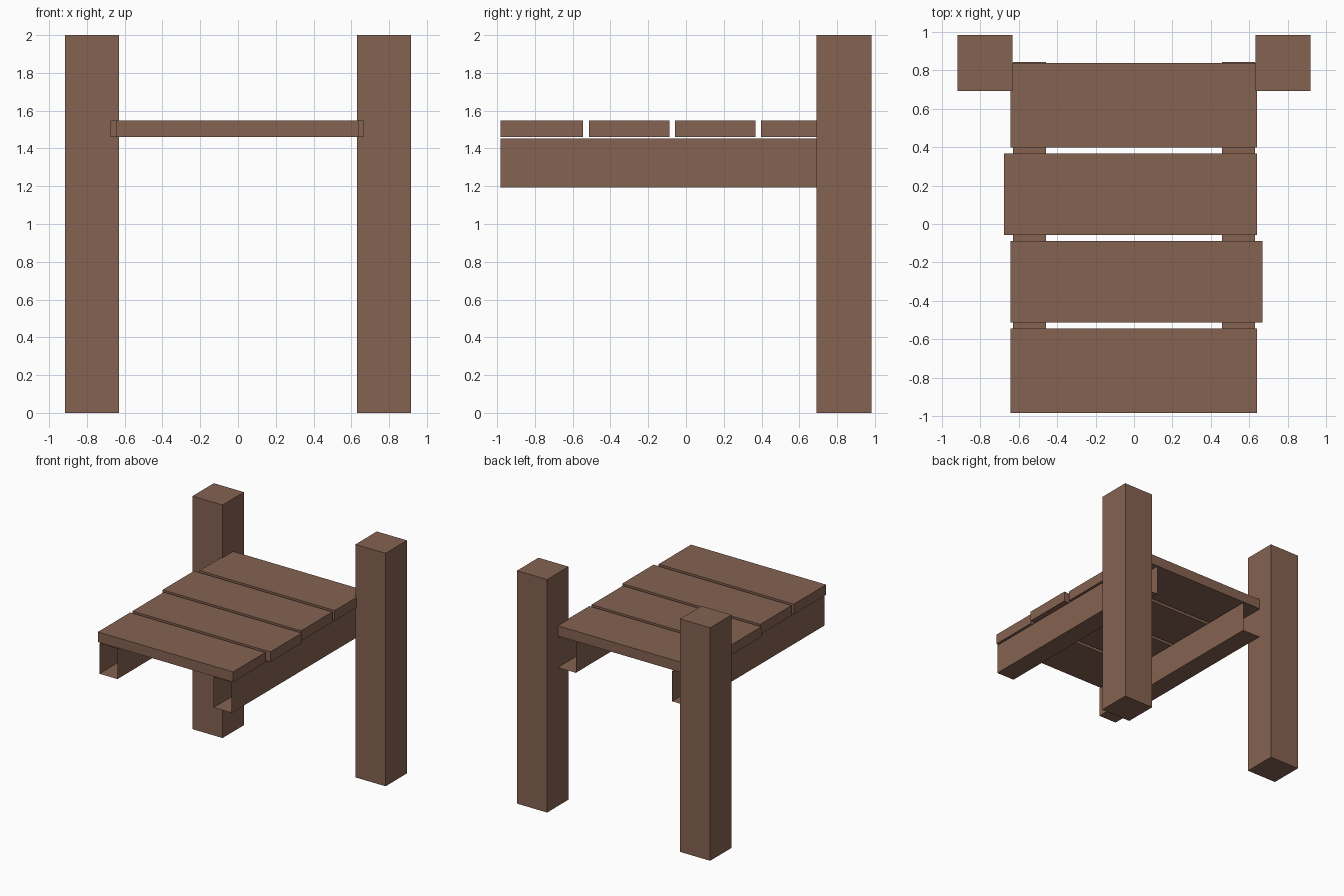
import bpy, bmesh

if "Cube" in bpy.data.objects:
    bpy.data.objects.remove(bpy.data.objects["Cube"])

wood = bpy.data.materials.new("brown wood")
wood.diffuse_color = (0.235, 0.125, 0.085, 1.0)
wood.use_nodes = True
wood.node_tree.nodes["Principled BSDF"].inputs["Base Color"].default_value = wood.diffuse_color


def box(name, x, y, z, open_ends=False):
    """Box from (min, max) ranges; open_ends removes the front and back faces."""
    bm = bmesh.new()
    bmesh.ops.create_cube(bm, size=1.0)
    for v in bm.verts:
        v.co = [r[0] if c < 0 else r[1] for c, r in zip(v.co, (x, y, z))]
    bm.normal_update()
    if open_ends:
        ends = [f for f in bm.faces if abs(f.normal.y) > 0.9]
        bmesh.ops.delete(bm, geom=ends, context='FACES_ONLY')
    mesh = bpy.data.meshes.new(name)
    bm.to_mesh(mesh)
    bm.free()
    mesh.materials.append(wood)
    obj = bpy.data.objects.new(name, mesh)
    bpy.context.collection.objects.link(obj)
    return obj


# Posts and hollow, open-ended support beams, one per side
for side, s in (("left", -1), ("right", 1)):
    box(f"{side}_post", sorted((s * 0.631, s * 0.917)), (0.692, 0.982), (0, 2))
    box(f"{side}_beam", sorted((s * 0.457, s * 0.628)), (-0.982, 0.841),
        (1.192, 1.452), open_ends=True)

# Deck planks, front to back, slightly shifted sideways
planks = [
    ((-0.643, 0.640), (-0.982, -0.544)),
    ((-0.643, 0.667), (-0.513, -0.088)),
    ((-0.675, 0.640), (-0.058, 0.367)),
    ((-0.643, 0.640), (0.398, 0.836)),
]
for i, (x, y) in enumerate(planks, 1):
    box(f"plank_{i}", x, y, (1.46, 1.547))
